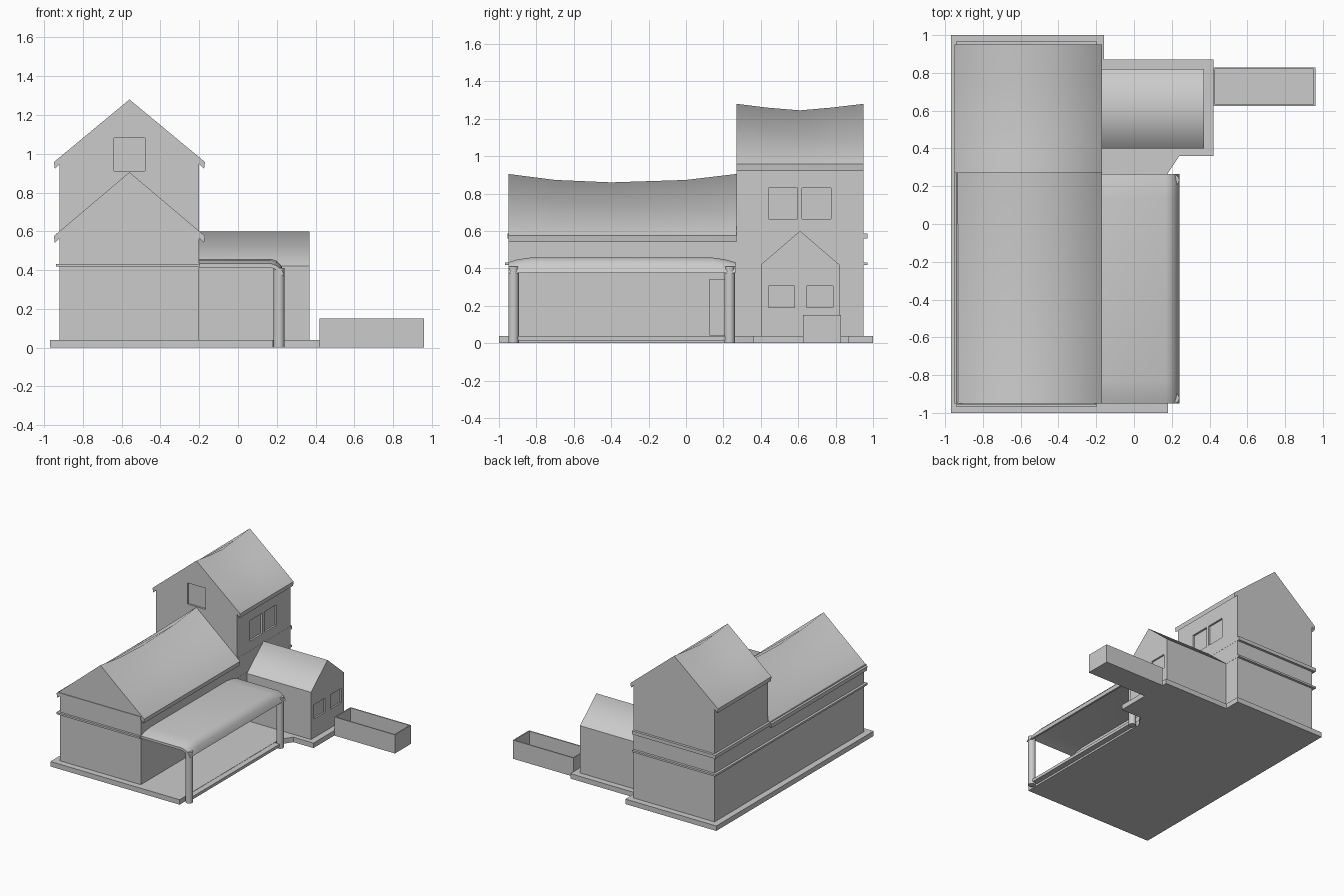
import bpy
import bmesh
import math

old = bpy.data.objects.get("Cube")
if old:
    bpy.data.objects.remove(old, do_unlink=True)

grey = bpy.data.materials.new("plain grey")
grey.use_nodes = True
GREY = (0.6, 0.6, 0.6, 1)
grey.diffuse_color = GREY
grey.node_tree.nodes["Principled BSDF"].inputs["Base Color"].default_value = GREY


def finish(name, bm):
    bmesh.ops.recalc_face_normals(bm, faces=bm.faces)
    me = bpy.data.meshes.new(name)
    bm.to_mesh(me)
    bm.free()
    me.materials.append(grey)
    ob = bpy.data.objects.new(name, me)
    bpy.context.collection.objects.link(ob)
    return ob


def box(name, x, y, z):
    bm = bmesh.new()
    bmesh.ops.create_cube(bm, size=1)
    for v in bm.verts:
        for i, (lo, hi) in enumerate((x, y, z)):
            v.co[i] = lo if v.co[i] < 0 else hi
    return finish(name, bm)


def loft(name, sections, smooth=()):
    """Closed solid through matching sections; smooth lists the soft strips."""
    bm = bmesh.new()
    rings = [[bm.verts.new(p) for p in s] for s in sections]
    n = len(rings[0])
    for a, b in zip(rings, rings[1:]):
        for i in range(n):
            j = (i + 1) % n
            f = bm.faces.new((a[i], a[j], b[j], b[i]))
            f.smooth = i in smooth
    bm.faces.new(rings[0])
    bm.faces.new(rings[-1])
    return finish(name, bm)


def cut(target, x, y, z):
    """Recess a window or door into a wall."""
    cutter = box("cutter", x, y, z)
    cutter.hide_render = True
    mod = target.modifiers.new("recess", "BOOLEAN")
    mod.operation = "DIFFERENCE"
    mod.solver = "EXACT"
    mod.object = cutter
    bpy.context.view_layer.objects.active = target
    bpy.ops.object.modifier_apply(modifier=mod.name)
    bpy.data.objects.remove(cutter, do_unlink=True)


def gabled(name, eave, ridges):
    """Walls and sagging roof in one solid; ridges gives (y, ridge height)."""
    mid = -0.56
    half = [(0.36, 0), (0.36, eave - 0.01), (0.385, eave - 0.035), (0.39, eave)]
    sections = []
    for y, top in ridges:
        left = [(mid - d, y, z) for d, z in half]
        right = [(mid + d, y, z) for d, z in reversed(half)]
        sections.append(left + [(mid, y, top)] + right)
    return loft(name, sections, smooth=(3, 4))


# Stone base with the step beside the annex
outline = [(-0.97, -1), (0.18, -1), (0.18, 0.27), (0.24, 0.36), (0.42, 0.36),
           (0.42, 0.87), (-0.16, 0.87), (-0.16, 1), (-0.97, 1)]
loft("base_slab", [[(x, y, z) for x, y in outline] for z in (0, 0.04)])

# Long hall and tall tower
hall = gabled("long_hall", 0.575, [(-0.95, 0.905), (-0.7, 0.873), (-0.4, 0.86),
                                   (0, 0.873), (0.27, 0.905)])
tower = gabled("tower", 0.957, [(0.27, 1.28), (0.43, 1.26), (0.61, 1.245),
                                (0.78, 1.26), (0.95, 1.28)])
cut(hall, (-0.215, -0.15), (0.125, 0.25), (0.045, 0.34))
cut(tower, (-0.64, -0.48), (0.2, 0.285), (0.91, 1.08))
for y in (0.44, 0.62):
    cut(tower, (-0.215, -0.15), (y, y + 0.155), (0.665, 0.83))

# Trim bands round the outer walls
box("lower_band", (-0.94, -0.199), (-0.968, 0.97), (0.417, 0.432))
box("upper_band", (-0.94, -0.199), (-0.955, 0.97), (0.56, 0.588))

# Small gabled annex
gable = [(0.40, 0), (0.40, 0.42), (0.61, 0.6), (0.82, 0.42), (0.82, 0)]
annex = loft("annex", [[(x, y, z) for y, z in gable] for x in (-0.21, 0.37)],
             smooth=(1, 2))
for y in (0.44, 0.645):
    cut(annex, (0.357, 0.4), (y, y + 0.14), (0.19, 0.305))

# Porch roof with a rounded outer edge and lowered ends
top = [(-0.2, 0.458), (0.17, 0.458), (0.2, 0.447), (0.225, 0.42), (0.24, 0.375)]
under = [(0.225, 0.375), (0.21, 0.41), (0.185, 0.43), (0.165, 0.438), (-0.2, 0.438)]
sections = []
for y, drop in ((-0.95, 0.025), (-0.9, 0.01), (-0.83, 0), (0.14, 0), (0.21, 0.01), (0.265, 0.025)):
    sections.append([(x, y, z - drop * min(1, (z - 0.375) / 0.06)) for x, z in top + under])
loft("porch_roof", sections, smooth=(0, 1, 2, 3, 5, 6, 7, 8))

# Porch posts and foot rail
for label, y in (("front", -0.922), ("back", 0.233)):
    bm = bmesh.new()
    bmesh.ops.create_cone(bm, cap_ends=True, segments=16, radius1=0.028,
                          radius2=0.028, depth=0.41)
    bmesh.ops.translate(bm, verts=bm.verts, vec=(0.212, y, 0.205))
    for f in bm.faces:
        f.smooth = len(f.verts) == 4
    finish(label + "_porch_post", bm)
box("porch_foot_rail", (0.17, 0.225), (-0.9, 0.21), (0.015, 0.038))

# Open trough beside the annex
bm = bmesh.new()
bmesh.ops.create_cube(bm, size=1)
for v in bm.verts:
    v.co = (0.69 + v.co.x * 0.54, 0.727 + v.co.y * 0.205, 0.075 + v.co.z * 0.15)
lid = [f for f in bm.faces if f.normal.z > 0.9 or f.calc_center_median().z > 0.14]
bmesh.ops.inset_region(bm, faces=lid, thickness=0.013)
for v in lid[0].verts:
    rim = v.co.copy()
pit = bmesh.ops.extrude_face_region(bm, geom=lid)
bmesh.ops.translate(bm, verts=[g for g in pit["geom"] if isinstance(g, bmesh.types.BMVert)],
                    vec=(0, 0, -0.13))
bmesh.ops.delete(bm, geom=[f for f in lid if f.is_valid], context="FACES")
finish("trough", bm)
